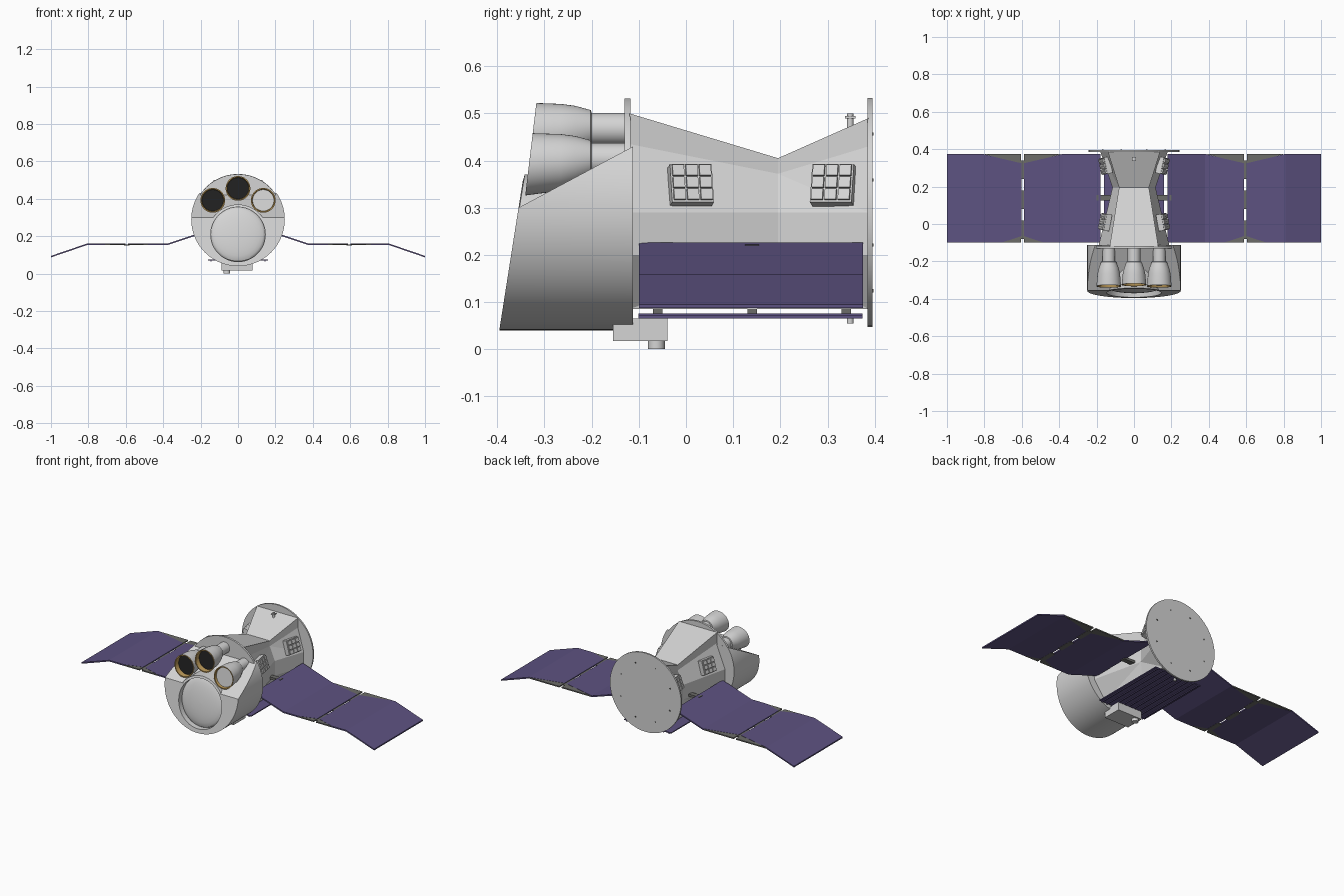
import bpy, bmesh, math
from mathutils import Vector, Matrix

if "Cube" in bpy.data.objects:
    bpy.data.objects.remove(bpy.data.objects["Cube"])


def material(name, rgb):
    m = bpy.data.materials.new(name)
    m.use_nodes = True
    m.diffuse_color = (*rgb, 1)
    m.node_tree.nodes["Principled BSDF"].inputs["Base Color"].default_value = (*rgb, 1)
    return m


LIGHT = material("light grey", (0.66, 0.66, 0.66))
FRAME = material("frame grey", (0.15, 0.15, 0.14))
SOLAR = material("solar purple", (0.11, 0.085, 0.22))
GOLD = material("gold", (0.5, 0.32, 0.1))
BLACK = material("lens black", (0.015, 0.015, 0.015))


def finish(name, bm, mats, mirror=False, smooth=False):
    bmesh.ops.remove_doubles(bm, verts=bm.verts, dist=1e-5)
    bmesh.ops.recalc_face_normals(bm, faces=bm.faces)
    mesh = bpy.data.meshes.new(name)
    bm.to_mesh(mesh)
    bm.free()
    for m in mats:
        mesh.materials.append(m)
    ob = bpy.data.objects.new(name, mesh)
    bpy.context.collection.objects.link(ob)
    if mirror:
        ob.modifiers.new("mirror", "MIRROR")
    if smooth:
        bpy.ops.object.select_all(action="DESELECT")
        bpy.context.view_layer.objects.active = ob
        ob.select_set(True)
        bpy.ops.object.shade_smooth_by_angle(angle=math.radians(35))
    return ob


def skin(bm, rings, mats=None, caps=True):
    """Join equal-length closed rings of points into a surface."""
    vs = [[bm.verts.new(p) for p in r] for r in rings]
    n = len(vs[0])
    for k, (a, b) in enumerate(zip(vs, vs[1:])):
        for i in range(n):
            f = bm.faces.new((a[i], a[(i + 1) % n], b[(i + 1) % n], b[i]))
            f.material_index = mats[k] if mats else 0
    if caps:
        bm.faces.new(vs[0])
        f = bm.faces.new(vs[-1])
        f.material_index = mats[-1] if mats else 0


def ring(x, z, r, y, slope=0, n=48):
    """Circle around the y axis, sheared so its plane can lean."""
    pts = []
    for i in range(n):
        a = 2 * math.pi * i / n
        pts.append((x + r * math.cos(a), y + slope * r * math.sin(a), z + r * math.sin(a)))
    return pts


def turned(name, profile, x, z, mats, idx=None, caps=True):
    bm = bmesh.new()
    skin(bm, [ring(x, z + (p[3] if len(p) > 3 else 0), *p[:3]) for p in profile], idx, caps)
    return finish(name, bm, mats, smooth=True)


def add_box(bm, center, size, rot=None):
    m = Matrix.Translation(center) @ (rot or Matrix()) @ Matrix.Diagonal((*size, 1))
    bmesh.ops.create_cube(bm, size=1, matrix=m)


def add_prism(bm, poly, z0, z1):
    skin(bm, [[(x, y, z) for x, y in poly] for z in (z0, z1)])


# Round bulkheads
MID = 0.29
turned("front_bulkhead", [(0.242, -0.13, 0), (0.242, -0.118, 0)], 0, MID, [LIGHT])
turned("rear_shield", [(0.243, 0.385, 0), (0.243, 0.395, 0)], 0, MID, [LIGHT])

# Nose housing: drum trimmed by a leaning front and a sloped roof
LEAN = 0.157
bm = bmesh.new()
skin(bm, [ring(0, MID, 0.25, -0.5, 0, 96), ring(0, MID, 0.25, -0.112, 0, 96)])
for co, no in (((0, -0.355, 0.3), (0, -1, LEAN)), ((0, -0.355, 0.3), (0, -0.13, 0.243))):
    geom = bm.verts[:] + bm.edges[:] + bm.faces[:]
    cut = bmesh.ops.bisect_plane(bm, geom=geom, plane_co=co, plane_no=Vector(no).normalized(), clear_outer=True)
    edges = [e for e in cut["geom_cut"] if isinstance(e, bmesh.types.BMEdge)]
    bmesh.ops.holes_fill(bm, edges=edges, sides=0)
nose = finish("nose_housing", bm, [LIGHT])

# Round pocket in the nose
BOWL = 0.21
FACE = -0.355 + LEAN * (BOWL - 0.3)
cutter = turned("pocket_cutter", [(0.147, FACE - 0.1, LEAN), (0.147, FACE + 0.045, LEAN)], 0, BOWL, [LIGHT])
cutter.hide_render = True
mod = nose.modifiers.new("pocket", "BOOLEAN")
mod.operation, mod.solver, mod.object = "DIFFERENCE", "EXACT", cutter
bpy.ops.object.select_all(action="DESELECT")
bpy.context.view_layer.objects.active = nose
nose.select_set(True)
bpy.ops.object.modifier_apply(modifier="pocket")
bpy.ops.object.shade_smooth_by_angle(angle=math.radians(30))
bpy.data.objects.remove(cutter)

# Collar and domed cover of the large instrument
turned("large_collar", [(0.146, FACE + 0.05, LEAN), (0.146, FACE, LEAN), (0.16, FACE + 0.002, LEAN),
                        (0.16, FACE + 0.13, LEAN)], 0, BOWL, [LIGHT], caps=False)
dome = []
for k in range(8):
    t = k / 7 * math.pi / 2
    dome.append((max(0.147 * math.cos(t), 0.002), FACE + 0.035 - 0.028 * math.sin(t), LEAN))
turned("large_cover", dome, 0, BOWL, [LIGHT])

# Three flared tubes with gold linings
for name, x, z, lens in (("upper", 0, 0.467, 2), ("right", -0.135, 0.403, 2), ("left", 0.135, 0.403, 0)):
    tip = -0.317 + 0.12 * (z - 0.535)
    depth = 0.028 if lens else 0.012
    profile = [(0.034, -0.118, 0), (0.034, -0.2, 0), (0.04, -0.202, 0), (0.053, -0.235, 0, -0.004),
               (0.06, -0.265, 0, -0.007), (0.066, tip, 0.12, -0.011), (0.06, tip, 0.12, -0.011),
               (0.057, tip + depth, 0.12, -0.011), (0.001, tip + depth, 0.12, -0.011)]
    turned(name + "_tube", profile, x, z, [LIGHT, GOLD, BLACK], [0, 0, 0, 0, 0, 1, 1, lens, lens])

# Waisted central hull
sections = (
    (-0.12, ((0.13, 0.5), (0.13, 0.435), (0.19, 0.29), (0.19, 0.2), (0.11, 0.085))),
    (0.195, ((0.08, 0.405), (0.08, 0.372), (0.115, 0.29), (0.115, 0.2), (0.1, 0.085))),
    (0.387, ((0.14, 0.49), (0.14, 0.43), (0.18, 0.29), (0.18, 0.2), (0.11, 0.085))),
)
bm = bmesh.new()
skin(bm, [[(x, y, z) for x, z in half] + [(-x, y, z) for x, z in reversed(half)] for y, half in sections])
bmesh.ops.triangulate(bm, faces=bm.faces[:])
finish("central_hull", bm, [LIGHT])

# Equipment units on the hull sides: a tray with a grid of small blocks
bm = bmesh.new()
for y, x, yaw in ((0.01, 0.152, 11), (0.312, 0.15, -12)):
    rot = Matrix.Rotation(math.radians(yaw), 4, "Z") @ Matrix.Rotation(math.radians(-18), 4, "Y")
    center = Vector((x, y, 0.348))
    add_box(bm, center, (0.03, 0.09, 0.085), rot)
    for row in range(3):
        for col in range(3):
            offset = rot @ Vector((0.017, (col - 1) * 0.029, (row - 1) * 0.027))
            add_box(bm, center + offset, (0.012, 0.025, 0.023), rot)
finish("equipment_units", bm, [LIGHT], mirror=True)


# Folding solar wings, tapered towards the middle hinge
def add_panel(bm, columns, thick=0.008):
    skin(bm, [[(x, lo, z), (x, hi, z), (x, hi, z - thick), (x, lo, z - thick)] for x, z, lo, hi in columns])


LOW, HIGH, FLAT = -0.1, 0.375, 0.16
bm = bmesh.new()
add_panel(bm, ((0.18, 0.226, LOW, HIGH), (0.38, FLAT, LOW, HIGH), (0.48, FLAT, LOW, 0.35),
               (0.588, FLAT, -0.065, 0.325)))
add_panel(bm, ((0.602, FLAT, -0.065, 0.325), (0.71, FLAT, LOW, 0.35), (0.81, FLAT, LOW, HIGH),
               (1.0, 0.095, LOW, HIGH)))
finish("solar_wings", bm, [SOLAR], mirror=True)

bm = bmesh.new()
for s in (-1, 1):
    hinge = 0.595 + s * 0.008
    add_prism(bm, ((0.595 + s * 0.21, HIGH), (hinge, HIGH), (hinge, 0.32)), FLAT - 0.008, FLAT - 0.001)
    add_prism(bm, ((0.595 + s * 0.115, LOW), (hinge, LOW), (hinge, -0.06)), FLAT - 0.008, FLAT - 0.001)
for y in (-0.03, 0.13, 0.29):
    add_box(bm, (0.595, y, FLAT - 0.006), (0.03, 0.1, 0.006))
add_box(bm, (0.15, 0.14, 0.215), (0.1, 0.03, 0.015))
finish("wing_frames", bm, [FRAME], mirror=True)

# Belly panel with ribs
bm = bmesh.new()
add_box(bm, (0, 0.137, 0.073), (0.32, 0.475, 0.006))
for i in range(9):
    add_box(bm, (-0.144 + i * 0.036, 0.137, 0.068), (0.006, 0.475, 0.006))
finish("belly_panel", bm, [SOLAR])
bm = bmesh.new()
for y in (-0.06, 0.14, 0.34):
    add_box(bm, (0, y, 0.08), (0.2, 0.02, 0.014))
finish("belly_mounts", bm, [FRAME])

# Belly box with a small round fitting
bm = bmesh.new()
add_box(bm, (-0.005, -0.097, 0.041), (0.165, 0.115, 0.048))
bmesh.ops.create_cone(bm, cap_ends=True, segments=24, radius1=0.018, radius2=0.018, depth=0.02,
                      matrix=Matrix.Translation((-0.06, -0.063, 0.01)))
finish("belly_box", bm, [LIGHT], smooth=True)

# Sensor pegs near the rear shield
bm = bmesh.new()
for z, depth in ((0.483, 0.034), (0.064, 0.018)):
    bmesh.ops.create_cone(bm, cap_ends=True, segments=16, radius1=0.007, radius2=0.007, depth=depth,
                          matrix=Matrix.Translation((0, 0.348, z)))
add_box(bm, (0, 0.348, 0.492), (0.02, 0.022, 0.005))
finish("sensor_pegs", bm, [LIGHT], smooth=True)

# Small bolts on the rear shield
bm = bmesh.new()
for i in range(8):
    a = math.pi / 4 * (i + 0.5)
    add_box(bm, (0.18 * math.cos(a), 0.395, MID + 0.18 * math.sin(a)), (0.007, 0.004, 0.007))
finish("shield_bolts", bm, [FRAME])
